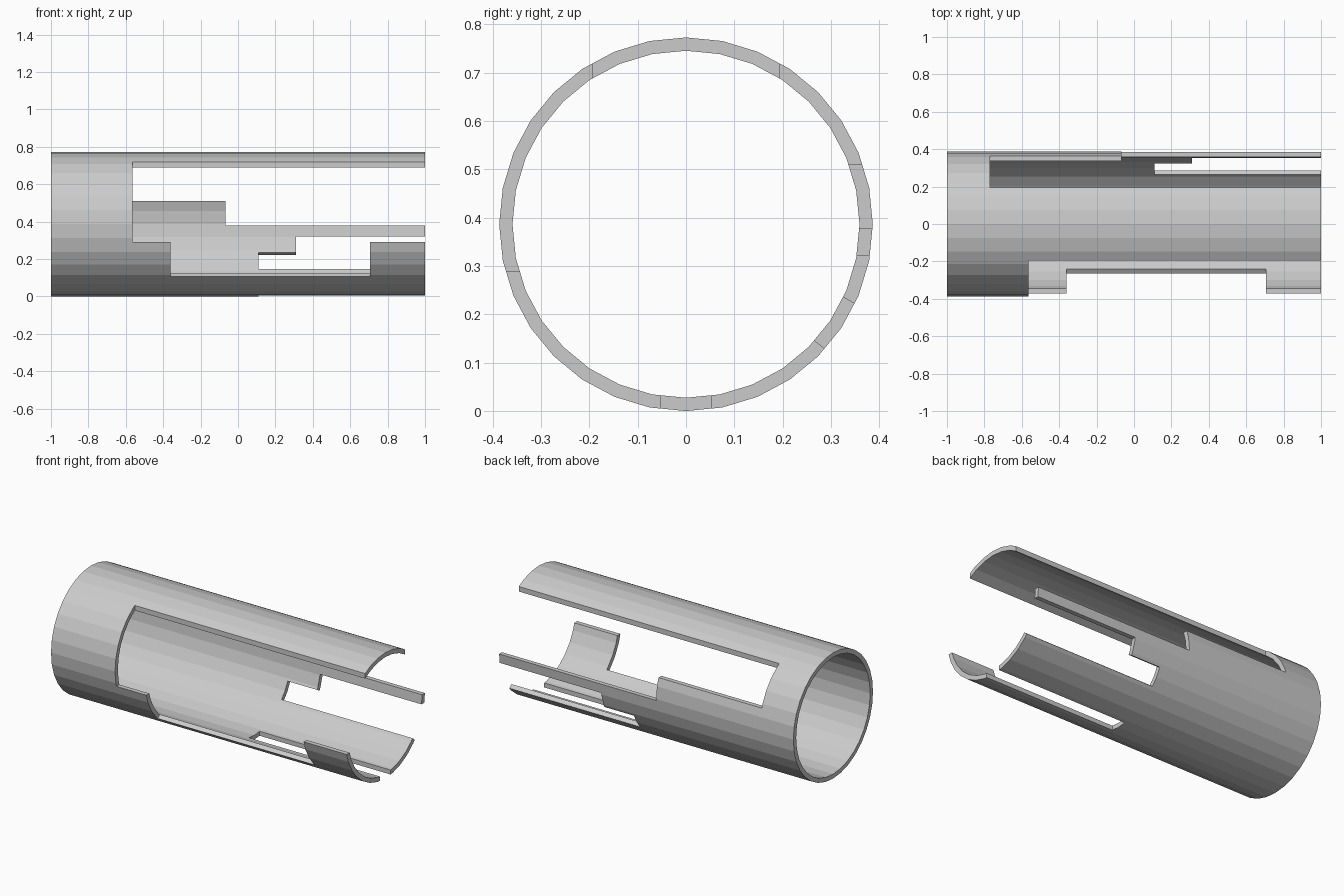
import bpy, bmesh
from math import sin, cos, tau

if "Cube" in bpy.data.objects:
    bpy.data.objects.remove(bpy.data.objects["Cube"])

R_OUT, R_IN, SIDES = 0.3865, 0.359, 32


def new_object(name, bm):
    bmesh.ops.recalc_face_normals(bm, faces=bm.faces)
    mesh = bpy.data.meshes.new(name)
    bm.to_mesh(mesh)
    bm.free()
    obj = bpy.data.objects.new(name, mesh)
    bpy.context.collection.objects.link(obj)
    return obj


def prism(name, x0, x1, profile):
    """Solid with a (y, z) profile running from x0 to x1."""
    bm = bmesh.new()
    a, b = [[bm.verts.new((x, y, z)) for y, z in profile] for x in (x0, x1)]
    bm.faces.new(a)
    bm.faces.new(b)
    n = len(profile)
    for i in range(n):
        j = (i + 1) % n
        bm.faces.new((a[i], a[j], b[j], b[i]))
    return new_object(name, bm)


def box(y0, y1, z0, z1):
    return [(y0, z0), (y1, z0), (y1, z1), (y0, z1)]


# Faceted tube along x, open at both ends
bm = bmesh.new()
loops = []
for x, r in ((-1, R_OUT), (1, R_OUT), (1, R_IN), (-1, R_IN)):
    loops.append([bm.verts.new((x, r * sin(tau * i / SIDES), R_OUT + r * cos(tau * i / SIDES)))
                  for i in range(SIDES)])
for k in range(4):
    a, b = loops[k], loops[(k + 1) % 4]
    for i in range(SIDES):
        j = (i + 1) % SIDES
        bm.faces.new((a[i], a[j], b[j], b[i]))
tube = new_object("slotted_tube", bm)

# Openings: start x, end x, (y, z) profile
END = 1.1
openings = {
    "front_window": (-0.565, END, box(-0.5, -0.194, 0.29, 0.9)),
    "front_notch": (-0.362, 0.707, [(-0.216, 0.136), (-0.216, 0.4), (-0.5, 0.4), (-0.5, -0.0415)]),
    "back_window": (-0.77, END, box(0.194, 0.5, 0.51, 0.9)),
    "back_step": (-0.068, END, box(0.2, 0.52, 0.378, 0.6)),
    "back_slot_upper": (0.31, END, box(0.2, 0.5, 0.2, 0.321)),
    "back_slot_lower": (0.11, END, [(0.28, 0.261), (0.42, 0.182), (0.37, 0.062), (0.244, 0.164)]),
    "bottom_slot": (0.11, END, box(-0.052, 0.052, -0.1, 0.1)),
}
bpy.context.view_layer.objects.active = tube
for name, (x0, x1, profile) in openings.items():
    cutter = prism(name + "_cutter", x0, x1, profile)
    cutter.hide_render = True
    mod = tube.modifiers.new(name, 'BOOLEAN')
    mod.operation = 'DIFFERENCE'
    mod.solver = 'EXACT'
    mod.object = cutter
    bpy.ops.object.modifier_apply(modifier=mod.name)
    bpy.data.objects.remove(cutter)
